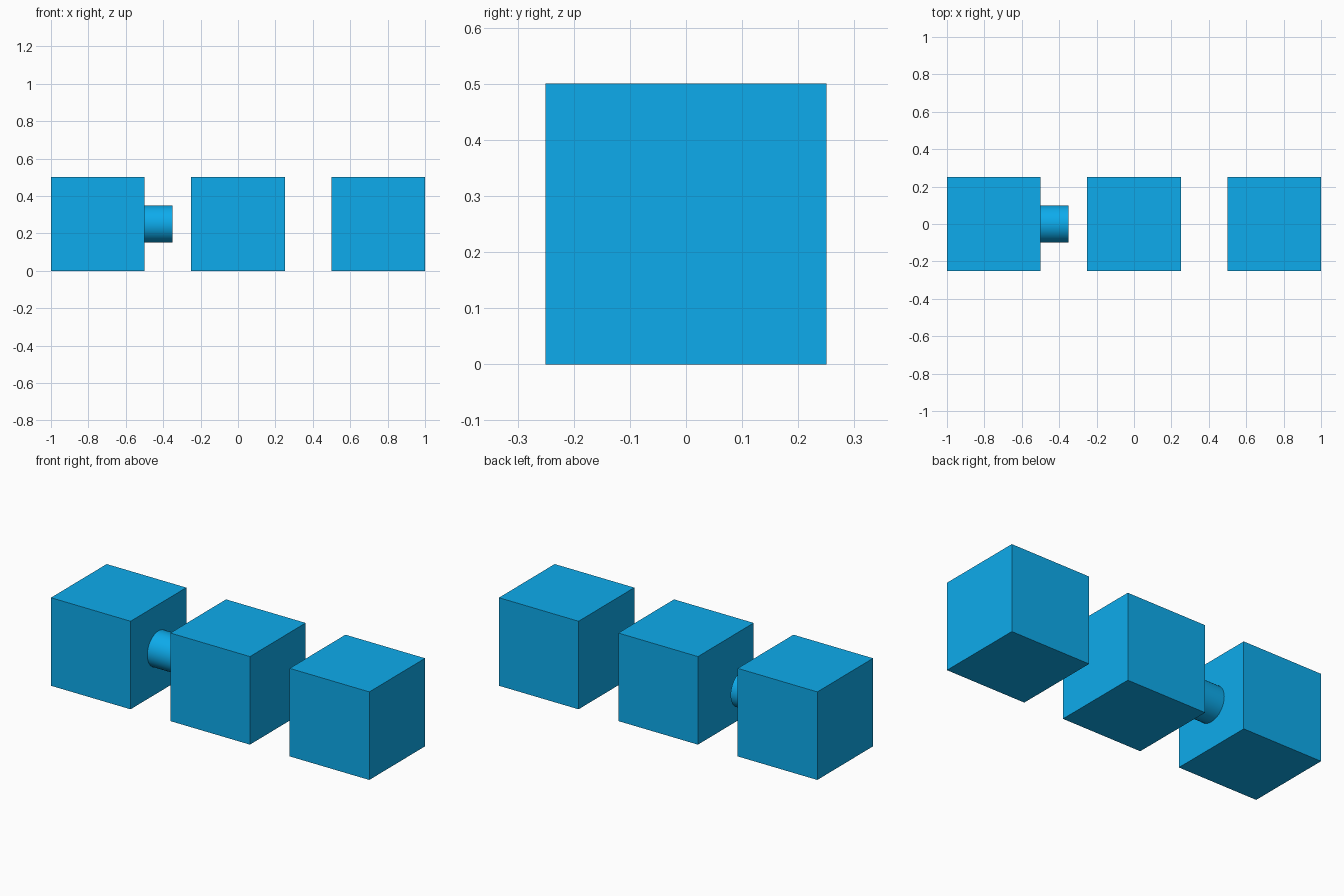
import bpy
import math

if "Cube" in bpy.data.objects:
    bpy.data.objects.remove(bpy.data.objects["Cube"])

blue = bpy.data.materials.new("blue")
blue.diffuse_color = (0.004, 0.41, 0.84, 1.0)
blue.use_nodes = True
blue.node_tree.nodes["Principled BSDF"].inputs["Base Color"].default_value = blue.diffuse_color

SIZE = 0.5
MID_Z = SIZE / 2

# Row of three equal cubes
for name, x in (("left_cube", -0.75), ("middle_cube", 0.0), ("right_cube", 0.75)):
    bpy.ops.mesh.primitive_cube_add(size=SIZE, location=(x, 0, MID_Z))
    cube = bpy.context.object
    cube.name = name
    cube.data.materials.append(blue)

# Round peg standing out of the left cube's inner face
bpy.ops.mesh.primitive_cylinder_add(
    vertices=32, radius=0.1, depth=0.15,
    location=(-0.425, 0, MID_Z), rotation=(0, math.pi / 2, 0))
peg = bpy.context.object
peg.name = "connector_peg"
peg.data.materials.append(blue)
bpy.ops.object.shade_smooth_by_angle(angle=math.radians(30))
